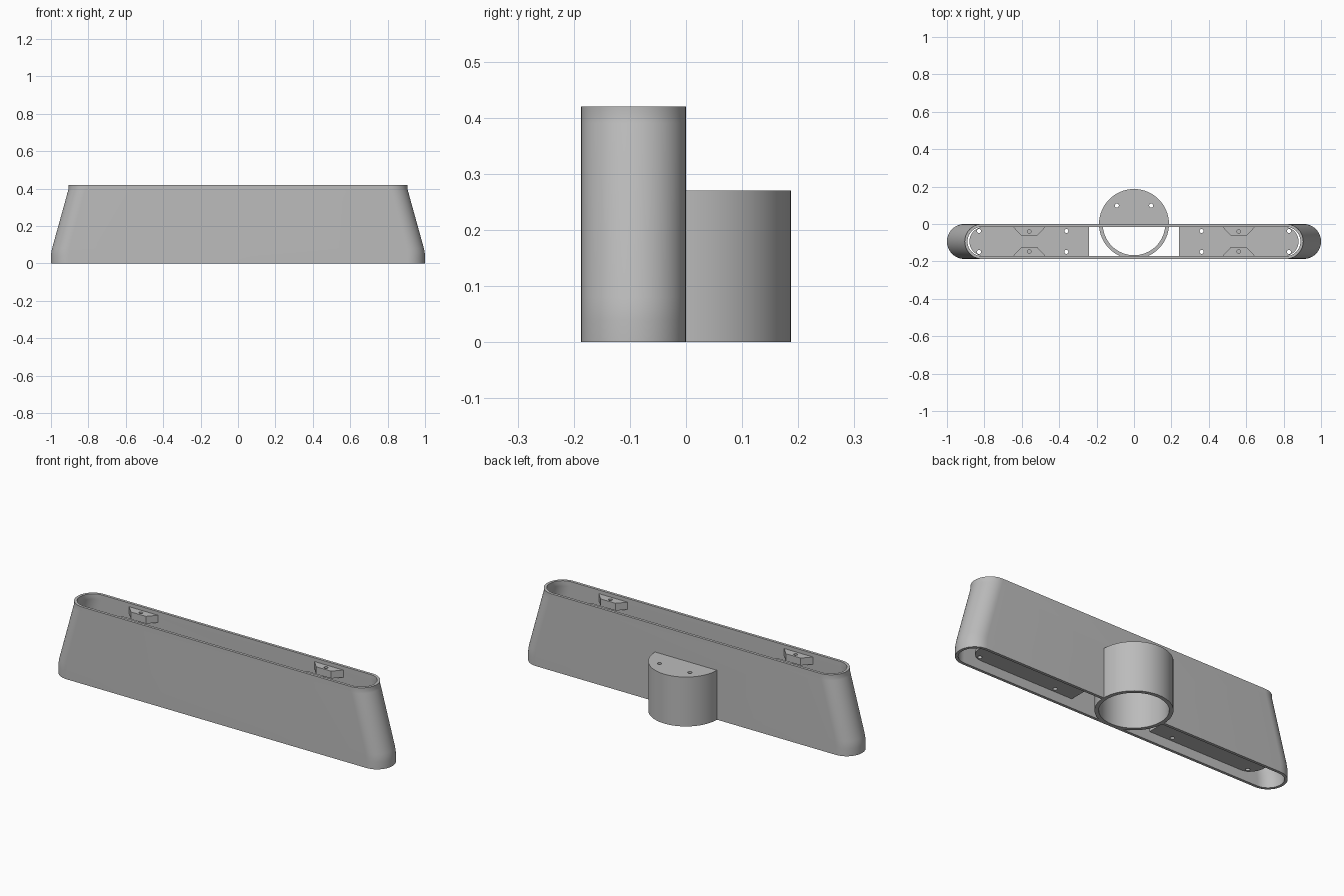
import bpy, bmesh
from math import pi, sin, cos

cube = bpy.data.objects.get("Cube")
if cube:
    bpy.data.objects.remove(cube)

grey = bpy.data.materials.new("plain_grey")
grey.use_nodes = True
COLOUR = (0.5, 0.5, 0.5, 1)
grey.diffuse_color = COLOUR
grey.node_tree.nodes["Principled BSDF"].inputs["Base Color"].default_value = COLOUR

R = 0.187            # socket radius, also the housing depth
WALL = 0.015
MID = -R / 2         # centre line of the housing
BORE = 0.167
SOCKET_H = 0.27
CAP_Z = 0.255


def arc(cx, cy, r, a0, a1, n):
    return [(cx + r * cos(a0 + (a1 - a0) * i / n),
             cy + r * sin(a0 + (a1 - a0) * i / n)) for i in range(n + 1)]


def stadium(half_len, r):
    c = half_len - r
    return arc(c, MID, r, -pi / 2, pi / 2, 24) + arc(-c, MID, r, pi / 2, 3 * pi / 2, 24)


def loft(name, rings, closed):
    """Skin a list of (outline, z) rings; closed joins last to first, else caps the ends."""
    bm = bmesh.new()
    loops = [[bm.verts.new((x, y, z)) for x, y in pts] for pts, z in rings]
    pairs = list(zip(loops, loops[1:]))
    if closed:
        pairs.append((loops[-1], loops[0]))
    else:
        bm.faces.new(loops[0])
        bm.faces.new(loops[-1])
    n = len(loops[0])
    for a, b in pairs:
        for i in range(n):
            j = (i + 1) % n
            bm.faces.new((a[i], a[j], b[j], b[i]))
    bmesh.ops.recalc_face_normals(bm, faces=bm.faces)
    mesh = bpy.data.meshes.new(name)
    bm.to_mesh(mesh)
    bm.free()
    ob = bpy.data.objects.new(name, mesh)
    bpy.context.collection.objects.link(ob)
    mesh.materials.append(grey)
    return ob


def prism(name, pts, z0, z1):
    return loft(name, [(pts, z0), (pts, z1)], False)


def activate(ob):
    bpy.ops.object.select_all(action='DESELECT')
    ob.select_set(True)
    bpy.context.view_layer.objects.active = ob


def cut(ob, pts, z0, z1):
    cutter = prism("cutter", pts, z0, z1)
    cutter.hide_render = True
    mod = ob.modifiers.new("cut", 'BOOLEAN')
    mod.operation = 'DIFFERENCE'
    mod.solver = 'EXACT'
    mod.object = cutter
    activate(ob)
    bpy.ops.object.modifier_apply(modifier=mod.name)
    bpy.data.objects.remove(cutter)


def drill(ob, x, y, r, z0, z1):
    cut(ob, arc(x, y, r, 0, 2 * pi, 16)[:-1], z0, z1)


def smooth(ob):
    activate(ob)
    bpy.ops.object.shade_smooth_by_angle(angle=pi / 6)


# Hollow housing with slanted round ends, open at top and bottom
profile = [(0, 1), (0.04, 1), (0.06, 0.998), (0.08, 0.994),
           (0.39, 0.908), (0.40, 0.905), (0.42, 0.905)]
outer = [(stadium(x, R / 2), z) for z, x in profile]
inner = [(stadium(x - WALL, R / 2 - WALL), z) for z, x in reversed(profile)]
housing = loft("housing", outer + inner, True)
cut(housing, [(-0.177, -0.03), (0.177, -0.03), (0.177, 0.02), (-0.177, 0.02)], -0.1, CAP_Z)
smooth(housing)

# Round socket through the back wall, with a half lid
ring_out = arc(0, 0, R, 0, 2 * pi, 64)[:-1]
ring_in = arc(0, 0, BORE, 0, 2 * pi, 64)[:-1]
socket = loft("socket", [(ring_out, 0), (ring_out, SOCKET_H),
                         (ring_in, SOCKET_H), (ring_in, 0)], True)
smooth(socket)
lid = prism("socket_lid", arc(0, 0, BORE, 0, pi, 32), CAP_Z, SOCKET_H)
for side in (-1, 1):
    drill(lid, side * 0.092, 0.098, 0.011, 0.2, 0.3)

for side, label in ((-1, "right"), (1, "left")):
    # Mounting plate near the bottom, with four screw holes
    r = R / 2 - WALL
    end = arc(0.88 - r, MID, r, -pi / 2, pi / 2, 24)
    outline = [(0.24, MID - r)] + end + [(0.24, MID + r)]
    plate = prism(label + "_plate", [(side * x, y) for x, y in outline], 0.05, 0.065)
    for x in (0.362, 0.828):
        for dy in (-0.056, 0.056):
            drill(plate, side * x, MID + dy, 0.011, 0, 0.1)

    # Tapered screw lugs on both walls near the top
    for face, where in ((-1, "front"), (1, "back")):
        lug_pts = [(side * 0.56 + dx, MID + face * dy) for dx, dy in
                   ((-0.09, r + 0.003), (-0.045, 0.033), (0.045, 0.033), (0.09, r + 0.003))]
        lug = prism(f"{label}_{where}_lug", lug_pts, 0.36, 0.40)
        drill(lug, side * 0.56, MID + face * 0.054, 0.01, 0.3, 0.45)
